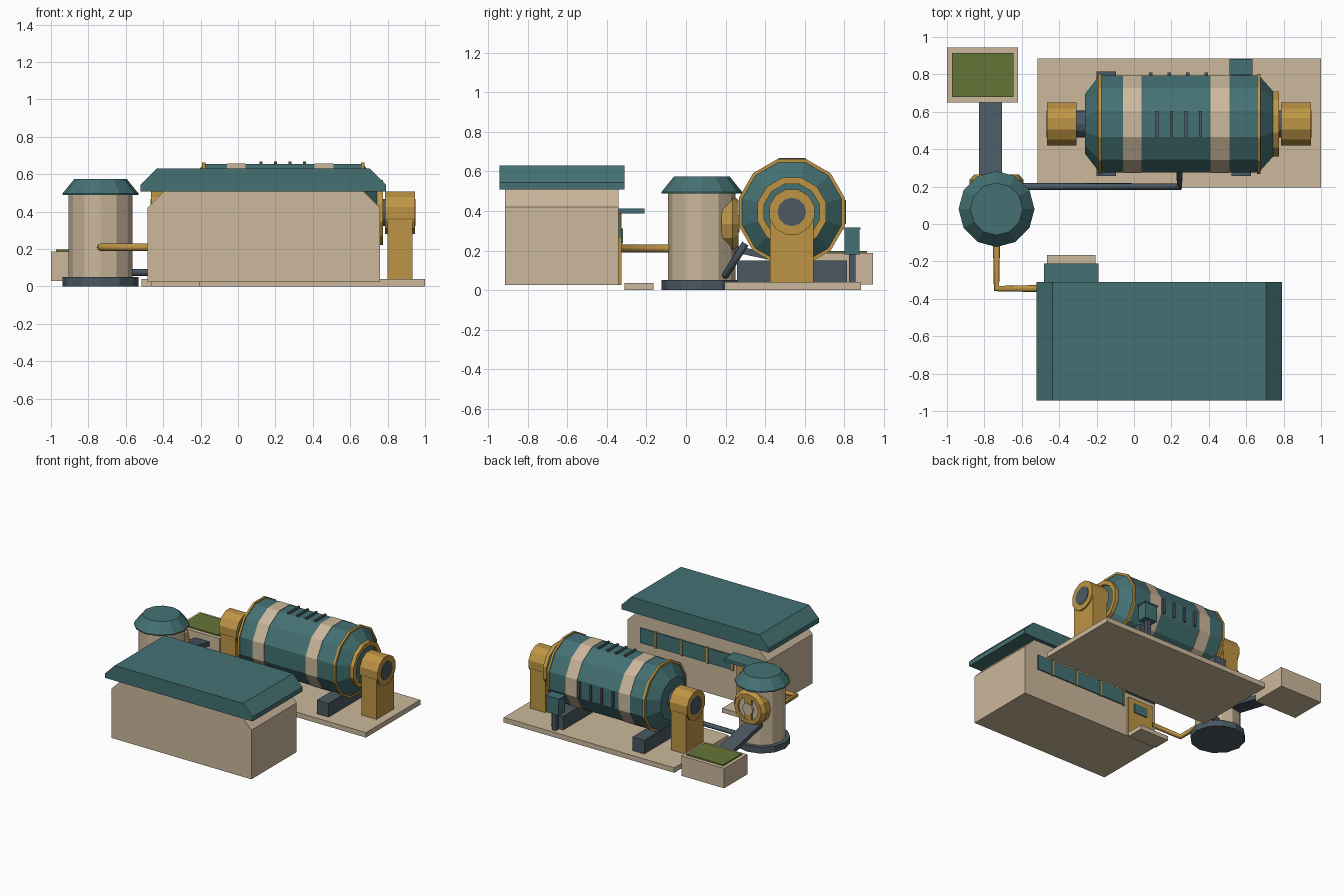
import bpy, bmesh, math
from mathutils import Vector

if "Cube" in bpy.data.objects:
    bpy.data.objects.remove(bpy.data.objects["Cube"])


def mat(name, r, g, b):
    m = bpy.data.materials.new(name)
    m.diffuse_color = (r, g, b, 1)
    m.use_nodes = True
    m.node_tree.nodes["Principled BSDF"].inputs["Base Color"].default_value = m.diffuse_color
    return m


TEAL = mat("teal", 0.058, 0.165, 0.172)
SAND = mat("sand", 0.604, 0.479, 0.333)
GOLD = mat("ochre", 0.515, 0.300, 0.058)
SLATE = mat("slate", 0.069, 0.098, 0.122)
GREEN = mat("moss_green", 0.130, 0.178, 0.037)


def finish(name, bm, m):
    bmesh.ops.recalc_face_normals(bm, faces=bm.faces)
    me = bpy.data.meshes.new(name)
    bm.to_mesh(me)
    bm.free()
    me.materials.append(m)
    ob = bpy.data.objects.new(name, me)
    bpy.context.collection.objects.link(ob)
    return ob


def prism(name, pts, axis, a, b, m):
    """Extrude a 2D outline along axis 'x' (pts = y,z) or 'y' (pts = x,z)."""
    bm = bmesh.new()
    place = (lambda p, t: (t, p[0], p[1])) if axis == 'x' else (lambda p, t: (p[0], t, p[1]))
    lo = [bm.verts.new(place(p, a)) for p in pts]
    hi = [bm.verts.new(place(p, b)) for p in pts]
    bm.faces.new(lo)
    bm.faces.new(hi)
    n = len(pts)
    for i in range(n):
        j = (i + 1) % n
        bm.faces.new((lo[i], lo[j], hi[j], hi[i]))
    return finish(name, bm, m)


def box(name, x0, x1, y0, y1, z0, z1, m):
    return prism(name, [(x0, z0), (x1, z0), (x1, z1), (x0, z1)], 'y', y0, y1, m)


def lathe(name, prof, center, axis, m, n=12, phase=0.0, closed=False):
    """Spin (distance along axis, radius) points into an n-sided solid."""
    bm = bmesh.new()
    c = Vector(center)
    rings = []
    for t, r in prof:
        ring = []
        for i in range(n):
            a = phase + 2 * math.pi * i / n
            u, v = r * math.cos(a), r * math.sin(a)
            p = {'x': (t, u, v), 'y': (u, t, v), 'z': (u, v, t)}[axis]
            ring.append(bm.verts.new(c + Vector(p)))
        rings.append(ring)
    pairs = list(zip(rings, rings[1:]))
    if closed:
        pairs.append((rings[-1], rings[0]))
    else:
        bm.faces.new(rings[0])
        bm.faces.new(rings[-1])
    for p, q in pairs:
        for i in range(n):
            j = (i + 1) % n
            bm.faces.new((p[i], p[j], q[j], q[i]))
    return finish(name, bm, m)


def pipe(name, pts, r, m):
    cu = bpy.data.curves.new(name, 'CURVE')
    cu.dimensions = '3D'
    cu.bevel_depth = r
    cu.bevel_resolution = 2
    cu.use_fill_caps = True
    sp = cu.splines.new('POLY')
    sp.points.add(len(pts) - 1)
    for p, co in zip(sp.points, pts):
        p.co = (*co, 1)
    cu.materials.append(m)
    ob = bpy.data.objects.new(name, cu)
    bpy.context.collection.objects.link(ob)
    bpy.ops.object.select_all(action='DESELECT')
    ob.select_set(True)
    bpy.context.view_layer.objects.active = ob
    bpy.ops.object.convert(target='MESH')


# Long building with chamfered shoulders and a hipped-end roof
prism("building_walls", [(-.485, .025), (.76, .025), (.76, .42), (.67, .51),
                         (-.395, .51), (-.485, .42)], 'y', -.915, -.34, SAND)
prism("building_roof", [(-.52, .508), (.79, .508), (.79, .545), (.705, .63),
                        (-.435, .63), (-.52, .545)], 'y', -.943, -.31, TEAL)
box("window_strip", -.18, .64, -.345, -.331, .27, .39, TEAL)
for i, x in enumerate((.50, .27, .04, -.18)):
    box(f"window_mullion_{i}", x - .008, x + .008, -.345, -.325, .265, .395, GOLD)
box("door", -.45, -.22, -.345, -.325, .025, .35, GOLD)
box("door_window", -.395, -.275, -.33, -.318, .235, .31, TEAL)
box("door_canopy", -.48, -.19, -.345, -.21, .388, .413, TEAL)
box("door_step", -.465, -.205, -.31, -.165, 0, .035, SAND)

# Round silo with its hatch wheel
S = (-.735, .08, 0)
lathe("silo_base", [(0, .203), (.05, .203)], S, 'z', SLATE)
lathe("silo_body", [(.05, .17), (.49, .17)], S, 'z', SAND)
lathe("silo_roof", [(.488, .203), (.497, .203), (.575, .14)], S, 'z', TEAL)
H = (-.735, .08, .335)
lathe("hatch_ring", [(.10, .145), (.155, .145), (.185, .12), (.185, .09), (.10, .09)],
      H, 'y', GOLD, closed=True)
lathe("hatch_plate", [(.10, .092), (.17, .092)], H, 'y', SAND)
box("hatch_bar", -.765, -.705, .2, .262, .245, .425, GOLD)
lathe("hatch_hub", [(.12, .045), (.19, .045)], H, 'y', SAND)

# Pipes from the silo to the building and the drum
pipe("building_pipe", [(-.735, -.05, .21), (-.735, -.345, .21), (-.46, -.345, .21)], .02, GOLD)
pipe("drum_pipe", [(-.65, .2, .075), (.243, .2, .075), (.243, .30, .235)], .019, SLATE)

# Planter box and sloping chute
box("planter_box", -1, -.62, .65, .945, .028, .188, SAND)
box("planter_fill", -.972, -.645, .68, .915, .18, .198, GREEN)
prism("chute", [(.2, .20), (.67, .10), (.67, .135), (.2, .235)], 'x', -.83, -.707, SLATE)

# Drum on its slab
box("drum_slab", -.515, 1, .195, .885, 0, .04, SAND)
D = (0, .535, .395)
P = math.pi / 12
lathe("drum_body", [(-.262, .165), (-.185, .268), (.668, .268), (.757, .165)], D, 'x', TEAL, phase=P)
for i, x in enumerate((-.06, .41)):
    lathe(f"drum_band_{i}", [(x, .272), (x + .10, .272)], D, 'x', SAND, phase=P)
for i, x in enumerate((-.192, .657)):
    lathe(f"drum_hoop_{i}", [(x, .277), (x + .018, .277)], D, 'x', GOLD, phase=P)
lathe("drum_flange", [(.74, .18), (.775, .18), (.775, .145), (.74, .145)],
      D, 'x', GOLD, phase=P, closed=True)
lathe("drum_axle", [(-.468, .072), (.949, .072)], D, 'x', SLATE)

# Vent slits on the top and on the back of the drum
for i in range(4):
    x = .122 + .078 * i
    box(f"top_vent_{i}", x - .008, x + .008, .467, .603, .64, .668, SLATE)
    x = .09 + .099 * i
    box(f"back_vent_{i}", x - .009, x + .009, .78, .809, .335, .455, SLATE)

# Bearing posts at both ends
for side, x0 in (("left", -.465), ("right", .787)):
    prism(f"{side}_post", [(.425, .04), (.645, .04), (.645, .42), (.60, .475),
                           (.47, .475), (.425, .42)], 'x', x0 + .012, x0 + .146, GOLD)
    lathe(f"{side}_bearing", [(x0, .118), (x0 + .158, .118)], D, 'x', GOLD, phase=P)

# Cradles under the drum
for i, x in enumerate((-.2, .52)):
    box(f"cradle_{i}", x, x + .105, .257, .815, .04, .15, SLATE)

# Control box on its stand
box("control_box", .517, .627, .80, .878, .18, .305, TEAL)
box("control_cap", .51, .634, .797, .882, .305, .317, TEAL)
box("control_stand", .555, .59, .825, .858, .04, .18, SLATE)
